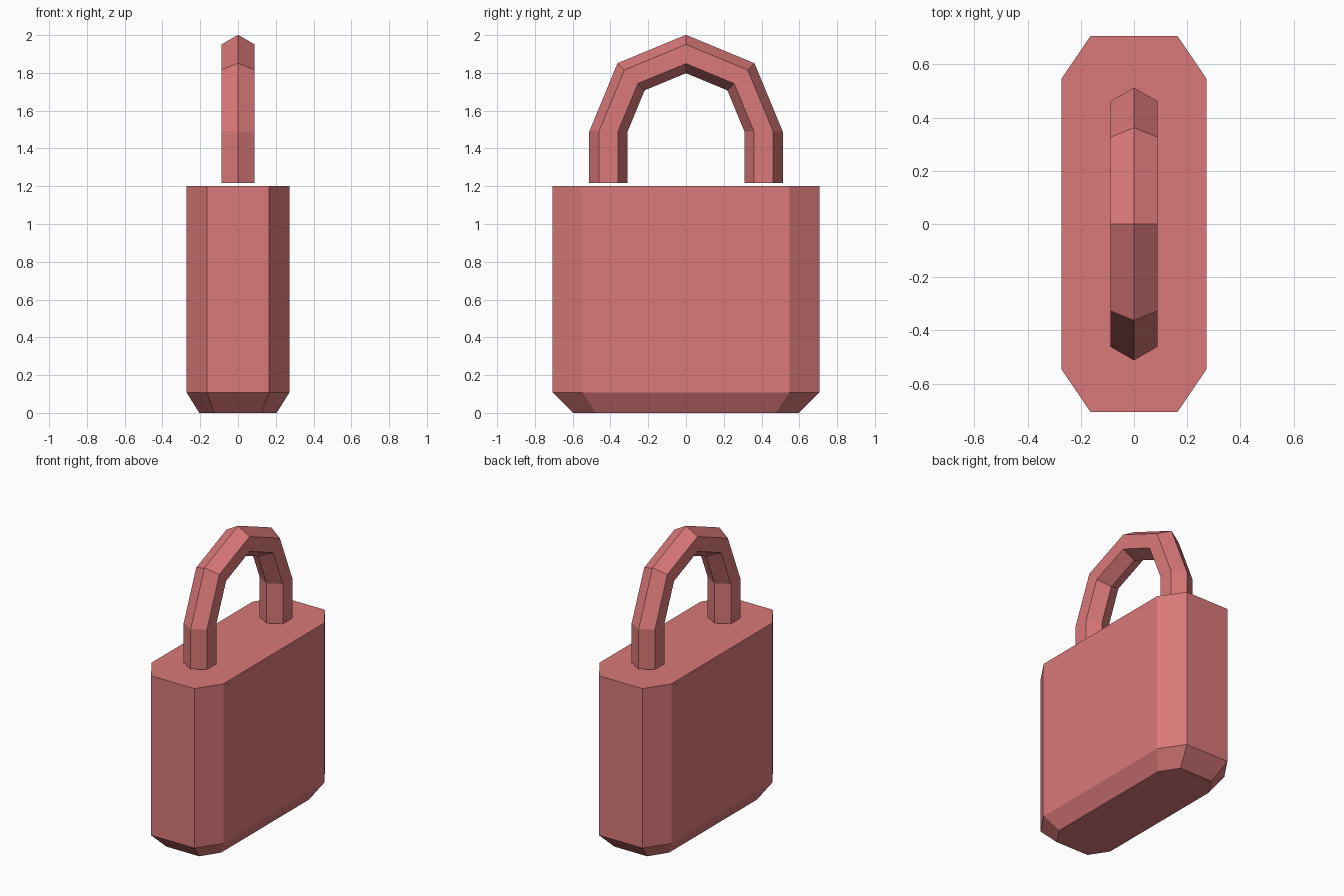
import bpy
from math import sin, cos, radians

if "Cube" in bpy.data.objects:
    bpy.data.objects.remove(bpy.data.objects["Cube"])

red = bpy.data.materials.new("red_paint")
red.diffuse_color = (0.70, 0.19, 0.19, 1)
red.use_nodes = True
red.node_tree.nodes["Principled BSDF"].inputs["Base Color"].default_value = red.diffuse_color


def loft(name, rings):
    """Skin a list of equal-length vertex rings and cap both ends."""
    n = len(rings[0])
    verts = [v for ring in rings for v in ring]
    faces = [(r * n + i, r * n + (i + 1) % n, (r + 1) * n + (i + 1) % n, (r + 1) * n + i)
             for r in range(len(rings) - 1) for i in range(n)]
    faces += [tuple(reversed(range(n))), tuple(range(len(verts) - n, len(verts)))]
    mesh = bpy.data.meshes.new(name)
    mesh.from_pydata(verts, [], faces)
    mesh.materials.append(red)
    obj = bpy.data.objects.new(name, mesh)
    bpy.context.collection.objects.link(obj)
    return obj


def octagon(x, y, cx, cy, z):
    """Chamfered rectangle: half sizes x, y and chamfer corners cx, cy."""
    return [(cx, -y, z), (x, -cy, z), (x, cy, z), (cx, y, z),
            (-cx, y, z), (-x, cy, z), (-x, -cy, z), (-cx, -y, z)]


# Lock body with tapered underside
loft("lock_body", [octagon(0.205, 0.598, 0.125, 0.475, 0),
                   octagon(0.272, 0.706, 0.164, 0.547, 0.108),
                   octagon(0.272, 0.706, 0.164, 0.547, 1.2)])


# Shackle: hexagonal bar swept up one leg, round the arch, down the other
ARCH_R, ARCH_Z, LEG_Z, BAR_R = 0.411, 1.489, 1.216, 0.1015


def bar_ring(angle, z):
    ring = []
    for i in range(6):
        t = radians(60 * i)
        r = ARCH_R + BAR_R * cos(t)
        ring.append((BAR_R * sin(t), r * cos(angle), z + r * sin(angle)))
    return ring


angles = [radians(45 * i) for i in range(5)]
rings = [bar_ring(angles[0], LEG_Z)]
rings += [bar_ring(a, ARCH_Z) for a in angles]
rings.append(bar_ring(angles[-1], LEG_Z))
shackle = loft("shackle", rings)

# Make the shackle normals face outward
import bmesh
bm = bmesh.new()
bm.from_mesh(shackle.data)
bmesh.ops.recalc_face_normals(bm, faces=bm.faces)
bm.to_mesh(shackle.data)
bm.free()
